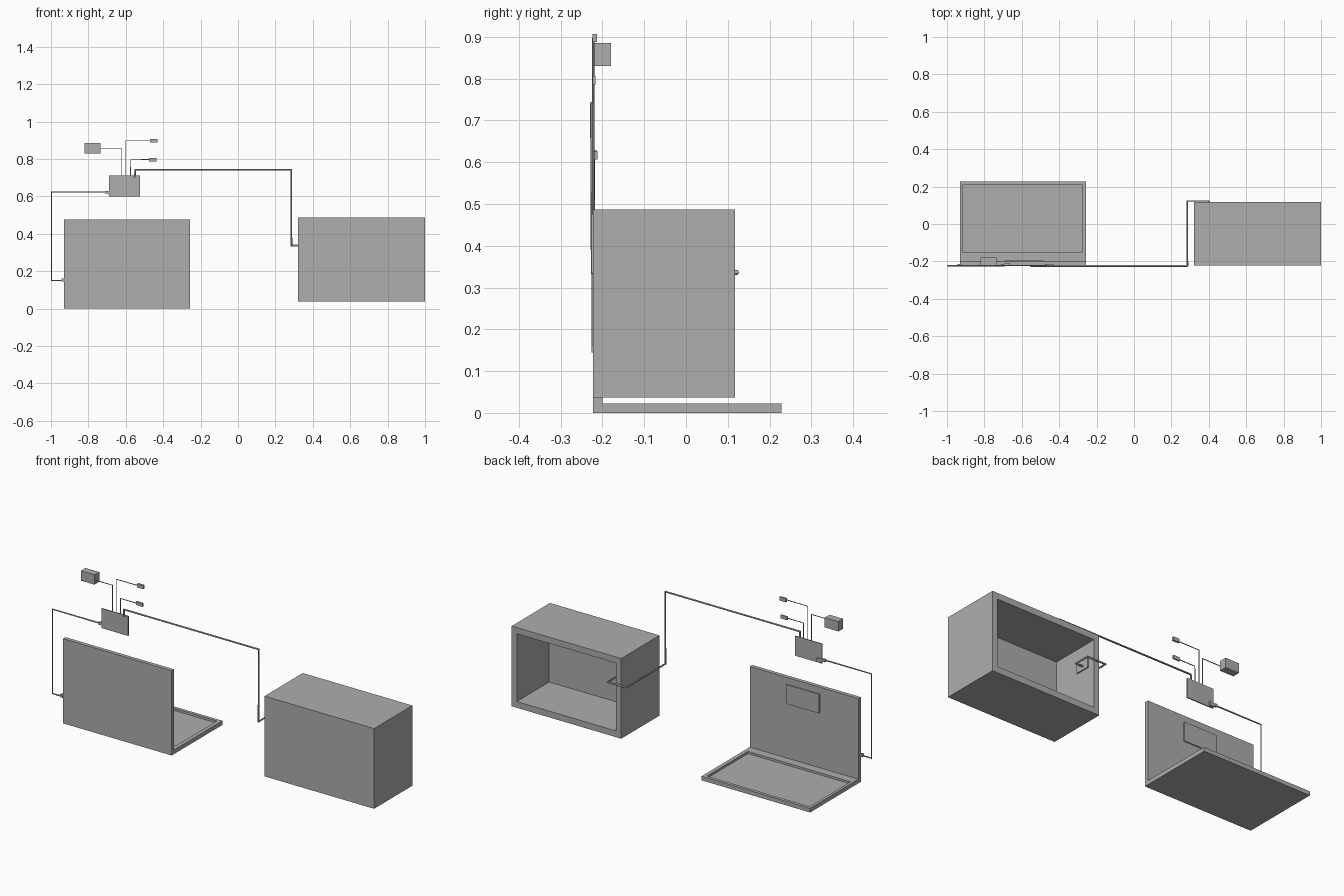
import bpy

old = bpy.data.objects.get("Cube")
if old:
    bpy.data.objects.remove(old, do_unlink=True)

grey = bpy.data.materials.new("plain_grey")
grey.use_nodes = True
colour = (0.42, 0.42, 0.42, 1)
grey.diffuse_color = colour
grey.node_tree.nodes["Principled BSDF"].inputs["Base Color"].default_value = colour


def box(name, xs, ys, zs):
    """Box from its x, y and z ranges."""
    bpy.ops.mesh.primitive_cube_add(size=1, location=[sum(r) / 2 for r in (xs, ys, zs)])
    ob = bpy.context.object
    ob.name = name
    ob.scale = [r[1] - r[0] for r in (xs, ys, zs)]
    bpy.ops.object.transform_apply(location=False, rotation=False, scale=True)
    ob.data.materials.append(grey)
    return ob


def hollow(ob, xs, ys, zs):
    """Cut a box-shaped pocket."""
    cutter = box(ob.name + "_cutter", xs, ys, zs)
    mod = ob.modifiers.new("pocket", "BOOLEAN")
    mod.operation = "DIFFERENCE"
    mod.solver = "EXACT"
    mod.object = cutter
    bpy.context.view_layer.objects.active = ob
    bpy.ops.object.modifier_apply(modifier=mod.name)
    bpy.data.objects.remove(cutter, do_unlink=True)


def cable(name, radius, points):
    """Round cable with sharp corners along a path."""
    curve = bpy.data.curves.new(name, "CURVE")
    curve.dimensions = "3D"
    curve.bevel_depth = radius
    curve.bevel_resolution = 2
    curve.use_fill_caps = True
    spline = curve.splines.new("POLY")
    spline.points.add(len(points) - 1)
    for p, co in zip(spline.points, points):
        p.co = (*co, 1)
    ob = bpy.data.objects.new(name, curve)
    bpy.context.collection.objects.link(ob)
    curve.materials.append(grey)
    bpy.ops.object.select_all(action="DESELECT")
    ob.select_set(True)
    bpy.context.view_layer.objects.active = ob
    bpy.ops.object.convert(target="MESH")
    bpy.ops.object.shade_smooth_by_angle()


# Folding case: upright panel, tray with a shallow recess, raised plate
box("upright_panel", (-0.93, -0.256), (-0.222, -0.2), (0, 0.475))
tray = box("tray", (-0.93, -0.256), (-0.2, 0.228), (0, 0.023))
hollow(tray, (-0.914, -0.278), (-0.152, 0.21), (0.011, 0.05))
box("panel_plate", (-0.69, -0.485), (-0.2, -0.194), (0.33, 0.437))

# Large housing, open at the back, with a port on its inner side wall
housing = box("housing", (0.32, 1.0), (-0.222, 0.117), (0.037, 0.487))
hollow(housing, (0.352, 0.968), (-0.17, 0.2), (0.072, 0.452))
box("housing_port", (0.352, 0.358), (-0.01, 0.075), (0.315, 0.375))

# Control board and its connectors
Y = -0.222
box("control_board", (-0.69, -0.524), (-0.225, -0.219), (0.6, 0.71))
box("board_connector", (-0.692, -0.662), (-0.219, -0.212), (0.606, 0.627))
box("board_plug", (-0.712, -0.69), (-0.226, -0.214), (0.615, 0.629))
box("panel_plug", (-0.945, -0.93), (-0.226, -0.214), (0.144, 0.161))

# Modules above the board
box("large_module", (-0.82, -0.735), (-0.222, -0.18), (0.83, 0.885))
for name, x, z, back in (("upper_sensor", -0.47, 0.897, -0.213),
                         ("lower_sensor", -0.475, 0.796, -0.217)):
    box(name, (x, x + 0.04), (-0.224, back), (z - 0.01, z + 0.01))

# Thin wires from the board to the modules
for name, x, z, end in (("large_module_wire", -0.624, 0.857, -0.735),
                        ("upper_sensor_wire", -0.6, 0.897, -0.47),
                        ("lower_sensor_wire", -0.574, 0.796, -0.475)):
    cable(name, 0.0025, [(x, Y, 0.705), (x, Y, z), (end, Y, z)])

# Cable from the board to the panel edge
cable("panel_cable", 0.004, [(-0.69, Y, 0.623), (-0.996, Y, 0.623),
                             (-0.996, Y, 0.15), (-0.93, Y, 0.15)])

# Thick cable from the board, round the housing and into its port
cable("housing_cable", 0.0055, [(-0.55, -0.224, 0.7), (-0.55, -0.224, 0.741),
                                (0.285, -0.224, 0.741), (0.285, -0.224, 0.336),
                                (0.285, 0.123, 0.336), (0.4, 0.123, 0.336),
                                (0.4, 0.035, 0.336), (0.354, 0.035, 0.336)])
